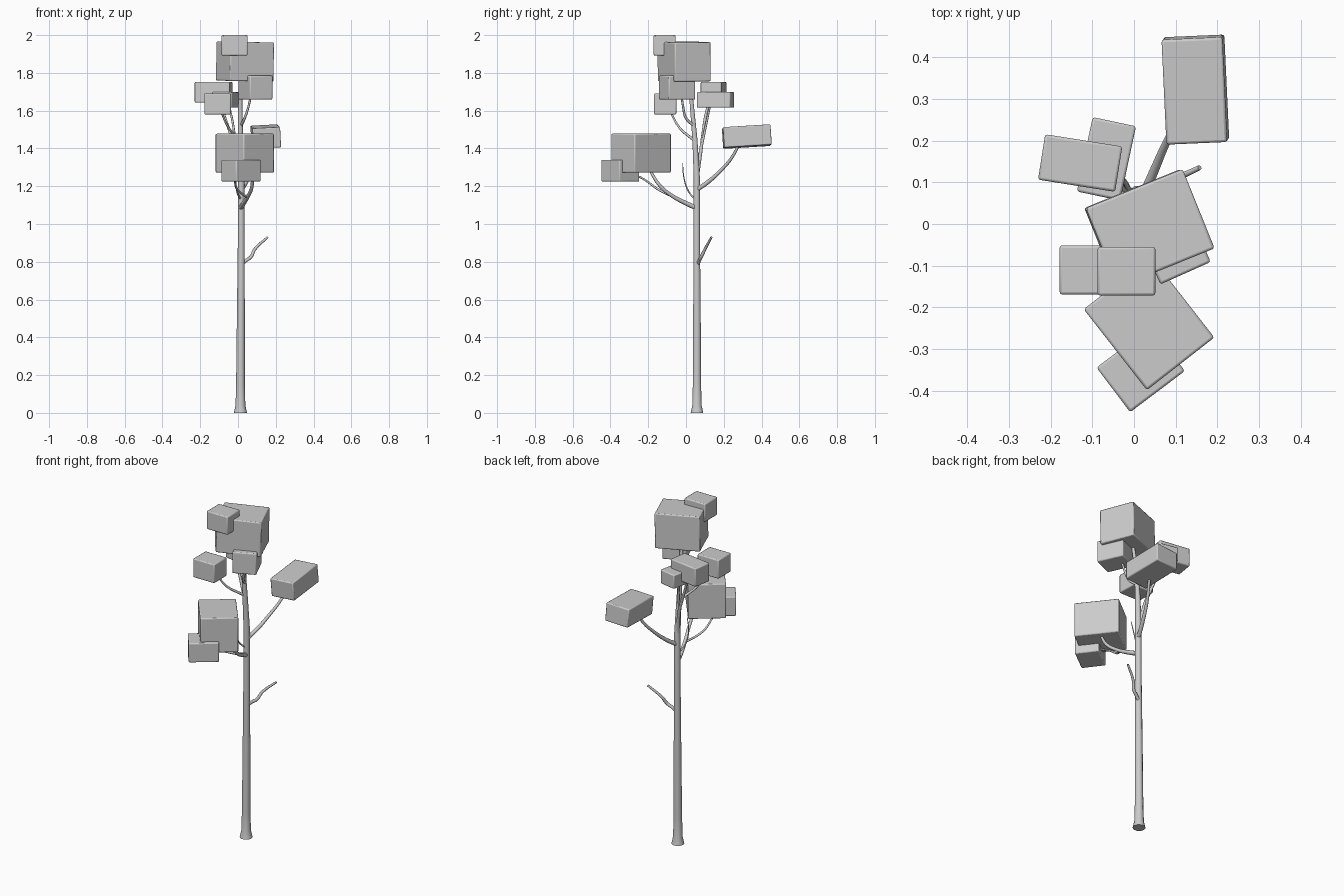
import bpy
from math import radians


def leaf_block(name, center, size, yaw, tilt=0, roll=0):
    """Softly bevelled box of foliage."""
    bpy.ops.mesh.primitive_cube_add(
        size=1, location=center,
        rotation=(radians(tilt), radians(roll), radians(yaw)))
    ob = bpy.context.object
    ob.name = name
    ob.scale = size
    bpy.ops.object.transform_apply(location=False, rotation=False, scale=True)
    mod = ob.modifiers.new("soft_edges", 'BEVEL')
    mod.width = 0.006
    mod.segments = 2
    bpy.ops.object.shade_smooth_by_angle(angle=radians(35))
    return ob


def limb(name, points, smooth_path=True):
    """Tapered round tube through (x, y, z, radius) points."""
    cu = bpy.data.curves.new(name, 'CURVE')
    cu.dimensions = '3D'
    cu.bevel_depth = 1.0
    cu.bevel_resolution = 3
    cu.use_fill_caps = True
    cu.resolution_u = 4 if smooth_path else 1
    sp = cu.splines.new('BEZIER')
    sp.bezier_points.add(len(points) - 1)
    for bp, (x, y, z, r) in zip(sp.bezier_points, points):
        bp.co = (x, y, z)
        bp.radius = r
        bp.handle_left_type = bp.handle_right_type = 'AUTO' if smooth_path else 'VECTOR'
    ob = bpy.data.objects.new(name, cu)
    bpy.context.collection.objects.link(ob)
    bpy.ops.object.select_all(action='DESELECT')
    ob.select_set(True)
    bpy.context.view_layer.objects.active = ob
    bpy.ops.object.convert(target='MESH')
    bpy.ops.object.shade_smooth_by_angle(angle=radians(50))


# Trunk with flared foot
limb("trunk", [
    (.013, .058, 0, .035), (.013, .058, .04, .026), (.013, .058, .15, .023),
    (.015, .058, .5, .021), (.017, .057, .9, .018), (.017, .057, 1.25, .017),
    (.013, .047, 1.45, .014), (.012, .03, 1.64, .011), (.02, .01, 1.80, .008)], False)

# Branches
limb("bare_branch", [(.015, .06, .78, .010), (.04, .07, .805, .009), (.068, .08, .825, .009),
                     (.088, .10, .865, .008), (.157, .135, .93, .006)])
limb("front_branch", [(.015, .055, 1.085, .013), (.03, .0, 1.11, .012), (.055, -.075, 1.15, .010),
                      (.075, -.14, 1.205, .009), (.07, -.20, 1.30, .007)])
limb("front_side_branch", [(.05, -.06, 1.14, .006), (-.005, -.15, 1.185, .006),
                           (-.015, -.22, 1.235, .005), (.0, -.29, 1.27, .005)])
limb("rear_branch", [(.017, .055, 1.18, .012), (.045, .12, 1.225, .011), (.08, .20, 1.30, .009),
                     (.105, .245, 1.355, .008), (.13, .285, 1.43, .007)])
limb("left_branch", [(.012, .058, 1.25, .011), (-.012, .08, 1.40, .009), (-.04, .09, 1.48, .008),
                     (-.075, .105, 1.58, .007), (-.10, .13, 1.67, .006)])
limb("left_twig", [(-.012, .08, 1.40, .007), (-.025, .105, 1.52, .006), (-.05, .13, 1.64, .005)])
limb("left_front_branch", [(.013, .05, 1.44, .008), (-.01, .015, 1.465, .007),
                           (-.05, -.035, 1.51, .006), (-.095, -.09, 1.61, .005)])
limb("right_front_branch", [(.015, .042, 1.52, .008), (.035, .0, 1.56, .007),
                            (.055, -.015, 1.62, .006), (.07, -.025, 1.69, .006)])
limb("thin_twig", [(.015, .05, 1.13, .005), (-.005, .015, 1.17, .004),
                   (-.01, -.01, 1.24, .003), (.005, -.018, 1.32, .002)])

# Foliage blocks
leaf_block("crown_block", (.037, -.010, 1.86), (.250, .205, .207), 22, .5, 1)
leaf_block("crown_small_block", (-.018, -.113, 1.946), (.138, .117, .108), 0)
leaf_block("front_block", (.036, -.238, 1.375), (.205, .246, .206), 38)
leaf_block("front_small_block", (.016, -.348, 1.282), (.164, .134, .115), 37)
leaf_block("rear_block", (.147, .322, 1.463), (.146, .252, .108), 2.5, 3.5, -3)
leaf_block("left_block", (-.129, .146, 1.697), (.187, .110, .110), -9)
leaf_block("left_inner_block", (-.066, .156, 1.657), (.106, .182, .083), -12)
leaf_block("left_front_block", (-.108, -.110, 1.636), (.140, .118, .112), 0)
leaf_block("right_front_block", (.092, -.047, 1.722), (.132, .155, .127), 24)
